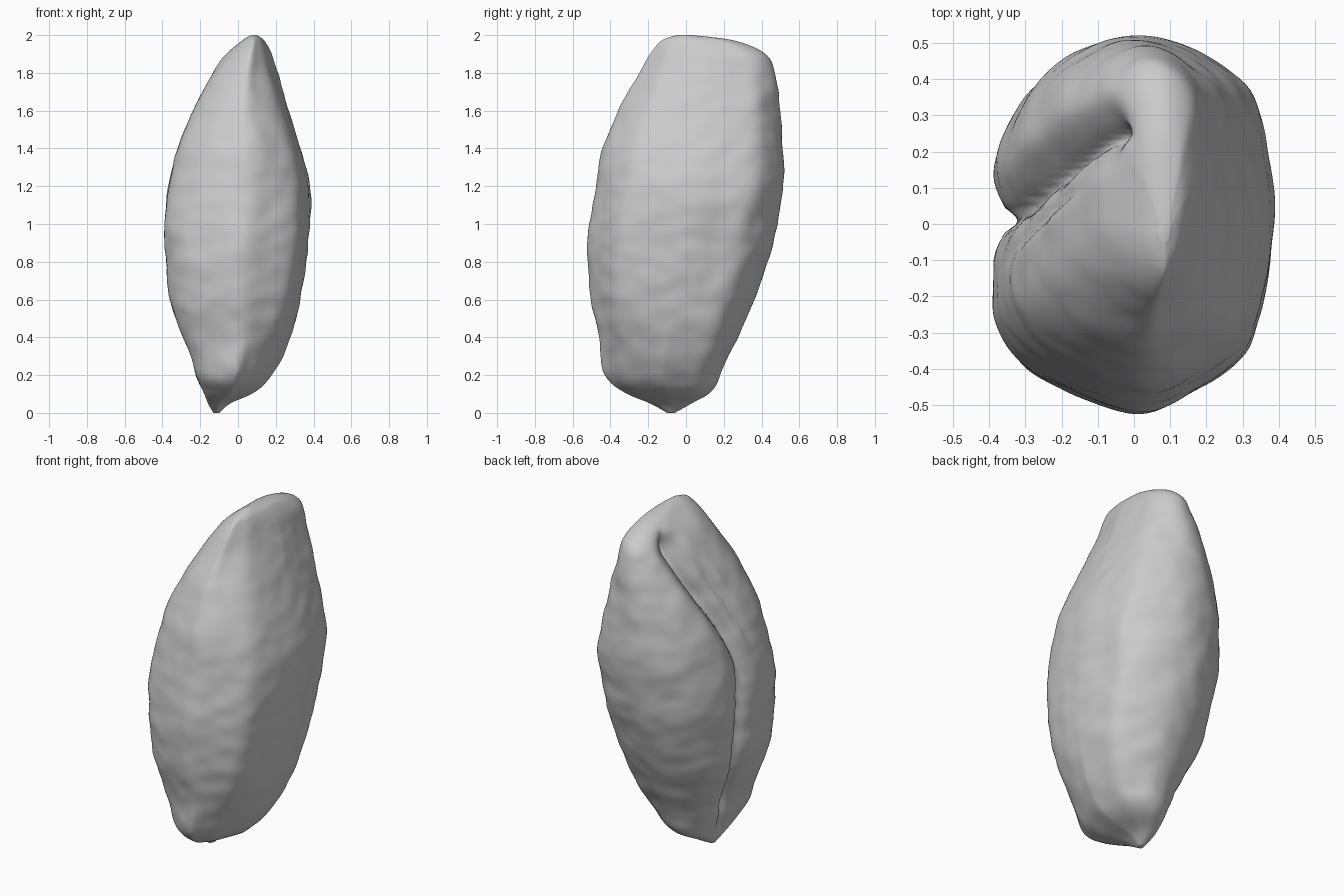
import bpy, bmesh, math
from mathutils import Vector, noise

cube = bpy.data.objects.get("Cube")
if cube:
    bpy.data.objects.remove(cube)

# Silhouette by height: z, x low, x high, y low, y high
PROFILE = [
    (0, -.13, -.10, -.10, -.06), (.05, -.16, -.04, -.19, .03), (.11, -.18, .09, -.33, .13),
    (.2, -.22, .18, -.43, .18), (.4, -.29, .28, -.46, .27), (.6, -.36, .33, -.5, .36),
    (.8, -.38, .36, -.52, .43), (1, -.39, .38, -.51, .48), (1.2, -.37, .38, -.48, .51),
    (1.4, -.32, .33, -.44, .51), (1.6, -.24, .27, -.36, .5), (1.8, -.13, .21, -.25, .47),
    (1.9, -.06, .18, -.19, .42), (1.97, .02, .14, -.13, .26), (2, .07, .10, -.05, .03),
]
# Faceted cross-section inside a unit box
SECTION = [
    (1, 0), (.96, .35), (.86, .68), (.52, .9), (.1, 1), (-.35, .95), (-.75, .74), (-.97, .42),
    (-1, .15), (-1, -.2), (-.97, -.5), (-.75, -.74), (-.35, -.92), (.08, -1), (.45, -.89),
    (.81, -.68), (.95, -.35),
]


def spline(points, steps, closed):
    """Catmull-Rom curve through points of any dimension."""
    n, out = len(points), []
    pick = (lambda i: points[i % n]) if closed else (lambda i: points[max(0, min(n - 1, i))])
    for i in range(n if closed else n - 1):
        a, b, c, d = (pick(i + k) for k in (-1, 0, 1, 2))
        for s in range(steps):
            t = s / steps
            out.append([q + t / 2 * (r - p + t * (2 * p - 5 * q + 4 * r - w + t * (3 * (q - r) + w - p)))
                        for p, q, r, w in zip(a, b, c, d)])
    return out if closed else out + [points[-1]]


def ramp(value, low, high):
    t = max(0, min(1, (value - low) / (high - low)))
    return t * t * (3 - 2 * t)


def bell(value, width):
    return math.exp(-(value / width) ** 2)


def groove(y, z):
    """Depth of the seam, which veers backward and widens toward the top."""
    upper = ramp(z, 1.1, 1.6)
    centre = -.07 + .08 * ramp(z, 0, .7) + .24 * ramp(z, 1.1, 1.9)
    wide = (.04 + .06 * upper) * bell(y - centre, .07 + .01 * upper)
    crease = .035 * bell(y - centre, .02)
    second = .035 * upper * (1 - ramp(z, 1.6, 1.8)) * bell(y - centre + .12, .03)
    return (wide + crease + second) * ramp(z, 0, .3) * (1 - ramp(z, 1.8, 1.97))


def surface_point(row, u, v):
    z, x0, x1, y0, y1 = row
    # The front right edge sweeps inward near both tips
    sweep = .5 * (1 - ramp(z, .1, .65)) + .25 * ramp(z, 1.4, 1.9)
    u -= sweep * max(0, -v) * max(0, u)
    x = (x0 + x1) / 2 + u * (x1 - x0) / 2
    y = (y0 + y1) / 2 + v * (y1 - y0) / 2
    x += groove(y, z) * ramp(-u, 0, .7)
    # Shallow wrinkles, fading toward both tips
    p = Vector((x, y, z))
    bump = .009 * noise.noise(p * 5) + .006 * noise.noise(Vector((x * 9, y * 9, z * 12)))
    return p + Vector((u, v, 0)).normalized() * bump * ramp(z, 0, .2) * ramp(2 - z, 0, .2)


# Seed body lofted from rings
bm = bmesh.new()
section = spline(SECTION, 8, True)
rings = [[bm.verts.new(surface_point(row, u, v)) for u, v in section]
         for row in spline(PROFILE, 9, False)]
count = len(section)
for low, high in zip(rings, rings[1:]):
    for i in range(count):
        j = (i + 1) % count
        bm.faces.new((low[i], low[j], high[j], high[i]))
bm.faces.new(rings[0][::-1])
bm.faces.new(rings[-1])
for face in bm.faces:
    face.smooth = True
mesh = bpy.data.meshes.new("seed_body")
bm.to_mesh(mesh)
bm.free()
body = bpy.data.objects.new("seed_body", mesh)
bpy.context.collection.objects.link(body)

# Plain grey finish
grey = bpy.data.materials.new("plain_grey")
grey.use_nodes = True
grey.diffuse_color = (.6, .6, .6, 1)
grey.node_tree.nodes["Principled BSDF"].inputs["Base Color"].default_value = (.6, .6, .6, 1)
mesh.materials.append(grey)
